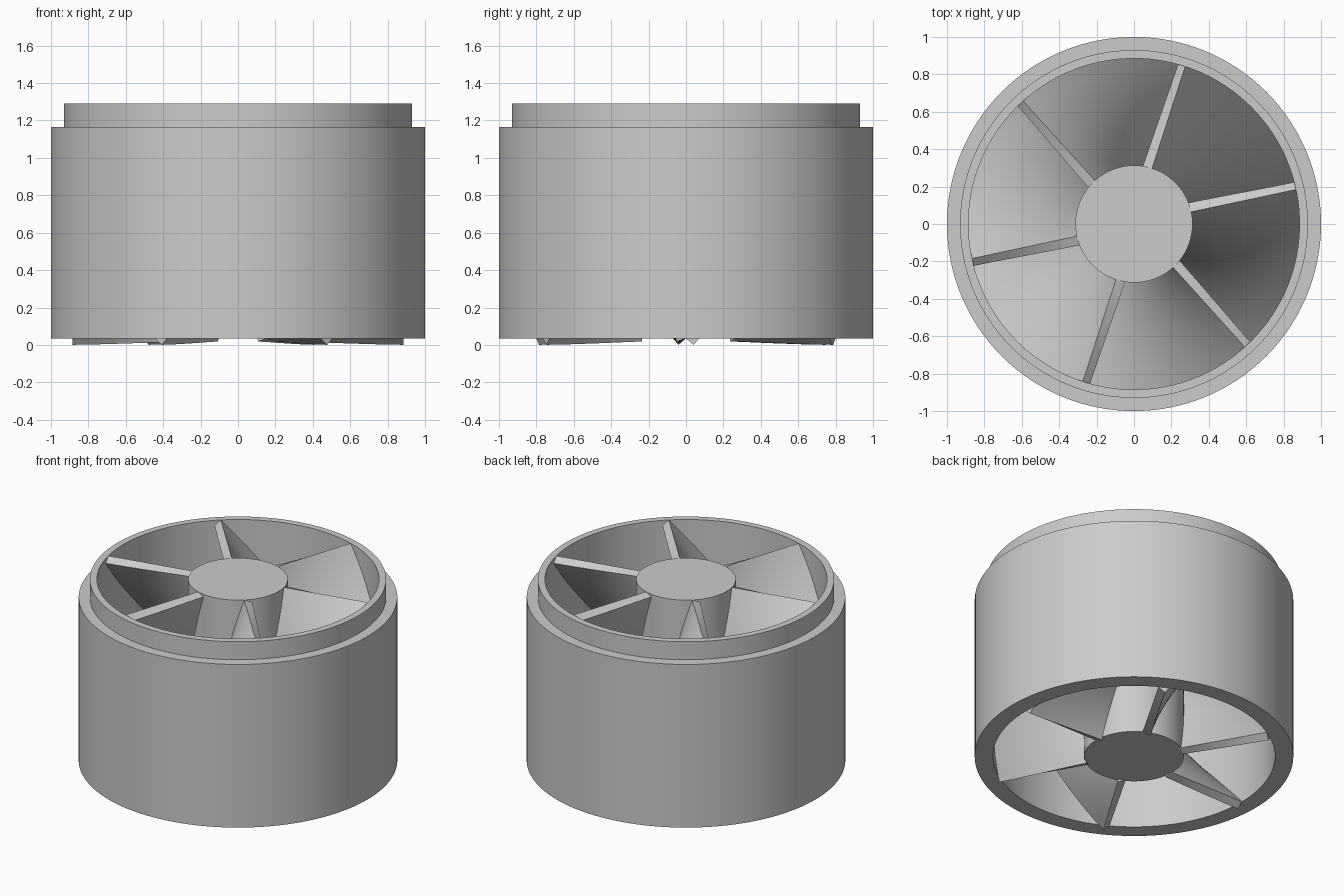
import bpy, bmesh, math

if "Cube" in bpy.data.objects:
    bpy.data.objects.remove(bpy.data.objects["Cube"], do_unlink=True)

BASE, SHOULDER, TOP = 0.035, 1.165, 1.29
BORE, HUB = 0.885, 0.313
BLADES, TWIST, THICKNESS = 6, math.radians(72), 0.053

grey = bpy.data.materials.new("light_grey")
grey.use_nodes = True
grey.diffuse_color = (0.6, 0.6, 0.6, 1)
grey.node_tree.nodes["Principled BSDF"].inputs["Base Color"].default_value = (0.6, 0.6, 0.6, 1)


def make_object(name, bm):
    mesh = bpy.data.meshes.new(name)
    bm.to_mesh(mesh)
    bm.free()
    mesh.materials.append(grey)
    obj = bpy.data.objects.new(name, mesh)
    bpy.context.collection.objects.link(obj)
    bpy.ops.object.select_all(action="DESELECT")
    obj.select_set(True)
    bpy.context.view_layer.objects.active = obj
    return obj


def lathe(name, profile, steps=128):
    """Spin a closed (radius, height) outline around z."""
    bm = bmesh.new()
    verts = [bm.verts.new((r, 0, z)) for r, z in profile]
    edges = [bm.edges.new((a, b)) for a, b in zip(verts, verts[1:] + verts[:1])]
    bmesh.ops.spin(bm, geom=verts + edges, cent=(0, 0, 0), axis=(0, 0, 1),
                   angle=math.tau, steps=steps)
    bmesh.ops.remove_doubles(bm, verts=bm.verts[:], dist=1e-5)
    bmesh.ops.recalc_face_normals(bm, faces=bm.faces[:])
    make_object(name, bm)
    bpy.ops.object.shade_smooth_by_angle(angle=math.radians(30))


# Outer duct with a stepped collar at the top
lathe("duct", [(BORE, BASE), (1, BASE), (1, SHOULDER), (0.93, SHOULDER),
               (0.93, TOP), (BORE, TOP)])

# Solid centre hub
bm = bmesh.new()
bmesh.ops.create_cone(bm, cap_ends=True, segments=128, radius1=HUB, radius2=HUB,
                      depth=TOP - BASE)
bmesh.ops.translate(bm, verts=bm.verts[:], vec=(0, 0, (TOP + BASE) / 2))
make_object("hub", bm)
bpy.ops.object.shade_smooth_by_angle(angle=math.radians(30))


# Helical blades: a twisted sheet, thickened below its upper face
def blade(name, start, rows=48, cols=8):
    bm = bmesh.new()
    grid = []
    for i in range(rows + 1):
        t = i / rows
        a = start + TWIST * t
        z = BASE + (TOP - BASE) * t
        radii = [HUB - 0.01 + (BORE - HUB + 0.01) * j / cols for j in range(cols + 1)]
        grid.append([bm.verts.new((r * math.cos(a), r * math.sin(a), z)) for r in radii])
    for low, high in zip(grid, grid[1:]):
        for j in range(cols):
            bm.faces.new((low[j], low[j + 1], high[j + 1], high[j]))
    bm.normal_update()
    for f in bm.faces:
        if f.normal.z < 0:
            f.normal_flip()
    obj = make_object(name, bm)
    solid = obj.modifiers.new("thickness", "SOLIDIFY")
    solid.thickness = THICKNESS
    solid.offset = -1
    bpy.ops.object.modifier_apply(modifier=solid.name)
    bpy.ops.object.shade_smooth_by_angle(angle=math.radians(30))


for n in range(BLADES):
    blade(f"blade_{n + 1}", math.tau * n / BLADES)
